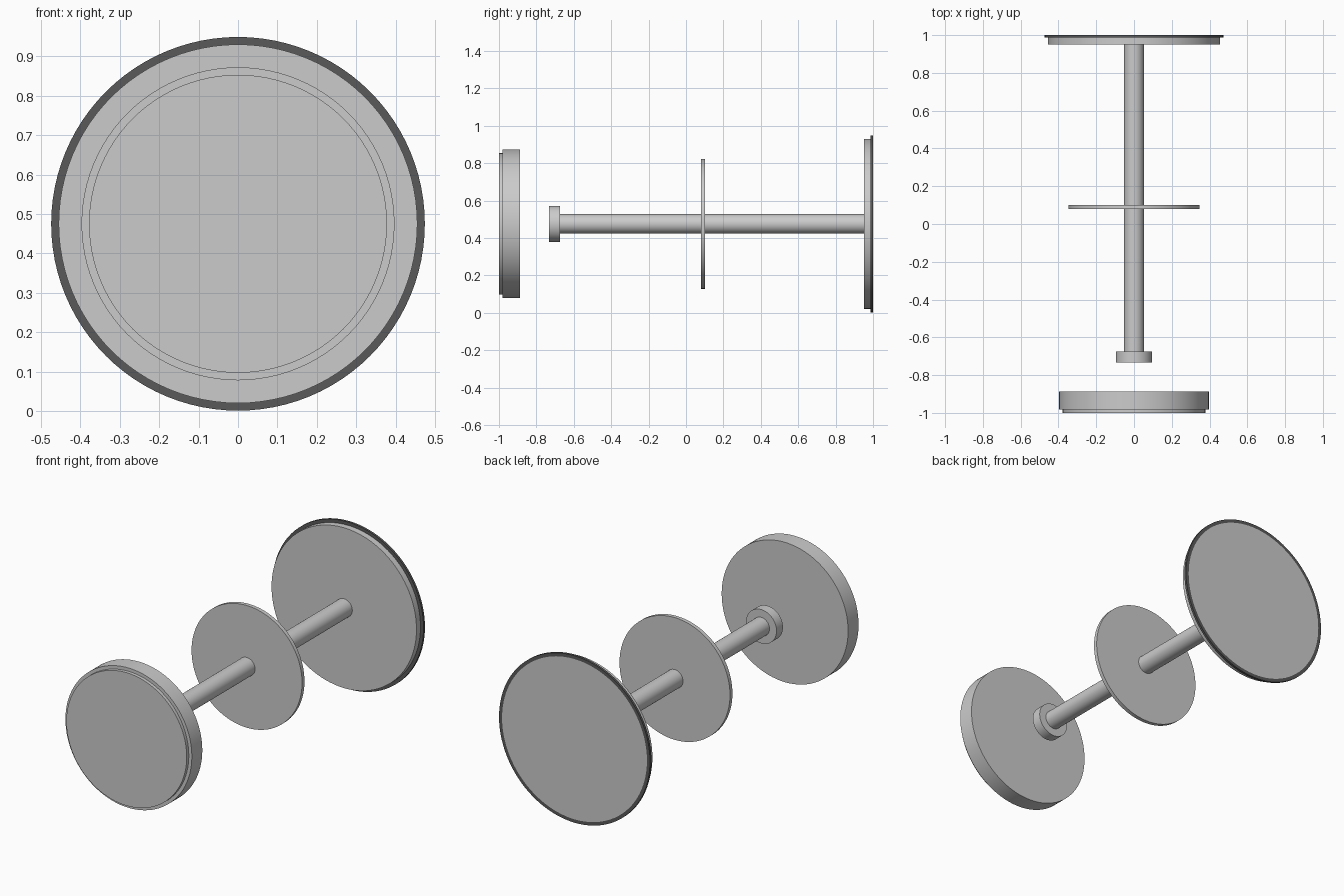
import bpy, math

if "Cube" in bpy.data.objects:
    bpy.data.objects.remove(bpy.data.objects["Cube"])

AXIS_Z = 0.475
SIDES = 96


def lathe(name, profile, closed=False):
    """Turn a (radius, y) profile around the horizontal y axis."""
    verts, faces = [], []
    n = len(profile)
    for i in range(SIDES):
        a = 2 * math.pi * i / SIDES
        verts += [(r * math.cos(a), y, r * math.sin(a)) for r, y in profile]
    for i in range(SIDES):
        j = (i + 1) % SIDES
        for k in range(n if closed else n - 1):
            m = (k + 1) % n
            faces.append((i * n + k, i * n + m, j * n + m, j * n + k))
    if not closed:
        # Flat end caps
        faces.append([i * n for i in range(SIDES)])
        faces.append([i * n + n - 1 for i in reversed(range(SIDES))])
    mesh = bpy.data.meshes.new(name)
    mesh.from_pydata(verts, [], faces)
    obj = bpy.data.objects.new(name, mesh)
    bpy.context.collection.objects.link(obj)
    obj.location.z = AXIS_Z
    bpy.ops.object.select_all(action='DESELECT')
    obj.select_set(True)
    bpy.context.view_layer.objects.active = obj
    bpy.ops.object.mode_set(mode='EDIT')
    bpy.ops.mesh.select_all(action='SELECT')
    bpy.ops.mesh.normals_make_consistent(inside=False)
    bpy.ops.object.mode_set(mode='OBJECT')
    bpy.ops.object.shade_smooth_by_angle(angle=math.radians(30))
    return obj


def disc(name, radius, y0, y1):
    return lathe(name, [(radius, y0), (radius, y1)])


# Detached front disc with a stepped face
lathe("front_disc", [(0.378, -1.0), (0.378, -0.981), (0.397, -0.981), (0.397, -0.887)])

# Shaft with its small end collar and thin middle plate
disc("end_collar", 0.096, -0.732, -0.675)
disc("shaft", 0.052, -0.68, 0.955)
disc("middle_plate", 0.347, 0.079, 0.101)

# Large back disc, flush inside a dark rim
disc("back_disc", 0.455, 0.951, 1.0)
rim = lathe("back_rim", [(0.455, 0.987), (0.474, 0.987), (0.474, 1.0), (0.455, 1.0)], closed=True)
dark = bpy.data.materials.new("dark_rim")
dark.diffuse_color = (0.1, 0.1, 0.1, 1)
dark.use_nodes = True
dark.node_tree.nodes["Principled BSDF"].inputs["Base Color"].default_value = dark.diffuse_color
rim.data.materials.append(dark)
